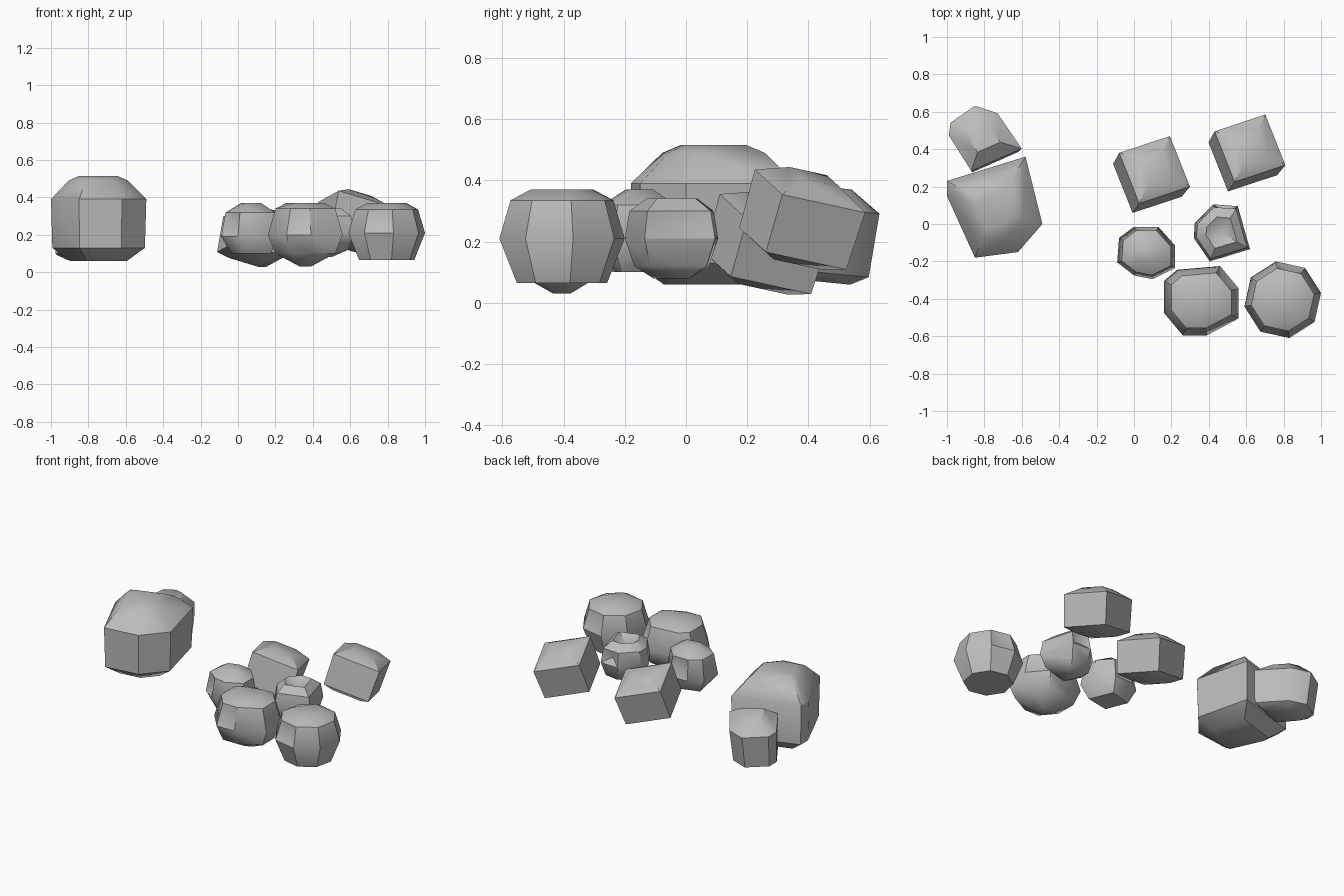
import bpy
import bmesh
import math
from mathutils import Vector

default_cube = bpy.data.objects.get("Cube")
if default_cube:
    bpy.data.objects.remove(default_cube, do_unlink=True)

# Single stone colour
stone_grey = bpy.data.materials.new("stone_grey")
stone_grey.use_nodes = True
stone_grey.diffuse_color = (0.5, 0.5, 0.5, 1)
shader = stone_grey.node_tree.nodes["Principled BSDF"]
shader.inputs["Base Color"].default_value = stone_grey.diffuse_color
shader.inputs["Roughness"].default_value = 0.9


def regular_outline(sides, radius, first_angle):
    """Plan outline with equal sides."""
    angles = [math.radians(first_angle + 360 * i / sides) for i in range(sides)]
    return [(radius * math.cos(a), radius * math.sin(a)) for a in angles]


def make_rock(name, centre, outline, layers, up=(0, 0, 1), dents=()):
    """Wrap a hull around scaled copies of an outline, lean it and dent faces.

    Each layer is (height, scale, sides kept), where a step above one skips
    outline corners so that caps have fewer sides than the belt.
    Each dent is (direction, depth).
    """
    bm = bmesh.new()
    for height, scale, step in layers:
        for x, y in outline[::step]:
            bm.verts.new((x * scale, y * scale, height))
    hull = bmesh.ops.convex_hull(bm, input=bm.verts)
    loose = [v for v in bm.verts if not v.link_faces]
    bmesh.ops.delete(bm, geom=loose, context="VERTS")
    bmesh.ops.dissolve_limit(bm, angle_limit=math.radians(6),
                             verts=bm.verts, edges=bm.edges)

    # Lean the rock so that its own vertical follows the up direction
    lean = Vector((0, 0, 1)).rotation_difference(Vector(up))
    for vert in bm.verts:
        vert.co = lean @ vert.co + Vector(centre)

    # Push in the middle of the face that looks along each direction
    bm.normal_update()
    for direction, depth in dents:
        aim = Vector(direction).normalized()
        face = max(bm.faces, key=lambda f: f.normal.dot(aim))
        bmesh.ops.poke(bm, faces=[face], offset=-depth)
        bm.normal_update()
    bmesh.ops.recalc_face_normals(bm, faces=bm.faces)

    mesh = bpy.data.meshes.new(name)
    bm.to_mesh(mesh)
    bm.free()
    mesh.materials.append(stone_grey)
    rock = bpy.data.objects.new(name, mesh)
    bpy.context.collection.objects.link(rock)

    bpy.ops.object.select_all(action="DESELECT")
    rock.select_set(True)
    bpy.context.view_layer.objects.active = rock
    bpy.ops.object.shade_smooth_by_angle(angle=math.radians(40))
    return rock


# Two leaning square blocks with low domed caps
block_outline = regular_outline(4, 0.21, 65)
block_layers = [(0.05, 0.45, 1), (0, 1, 1), (-0.2, 0.97, 1), (-0.23, 0.6, 1)]
for name, centre in (("back_middle_block", (0.11, 0.29, 0.285)),
                     ("back_left_block", (0.62, 0.405, 0.365))):
    make_rock(name, centre, block_outline, block_layers, up=(0.19, 0.28, 0.94))

# Large boulder and the smaller stone behind it
make_rock(
    "large_boulder", (-0.75, 0.09, 0.06),
    [(-0.25, 0.14), (0.17, 0.27), (0.22, 0.1), (0.26, -0.09),
     (0.13, -0.24), (-0.1, -0.27), (-0.25, 0.06)],
    [(0.455, 0.4, 1), (0.43, 0.62, 1), (0.33, 1, 1), (0.07, 0.97, 1), (0, 0.6, 1)])
make_rock(
    "boulder_companion", (-0.81, 0.43, 0.08),
    [(0.21, -0.05), (0.08, 0.14), (-0.04, 0.18), (-0.17, 0.09),
     (-0.18, 0.02), (-0.06, -0.17)],
    [(0.3, 0.45, 1), (0.23, 1, 1), (0.02, 0.92, 1), (-0.01, 0.6, 1)],
    up=(0, 0.1, 1))

# Rounded stone with an eight-sided belt and a square cap
make_rock(
    "front_left_stone", (0.795, -0.405, 0.21), regular_outline(8, 0.208, 10),
    [(0.16, 0.5, 2), (0.125, 0.82, 1), (0, 1, 1), (-0.145, 0.72, 1)],
    dents=[((-0.3, -1, 0.35), 0.03), ((0.4, 1, 0.35), 0.02)])

# Faceted stones with chipped faces
make_rock(
    "front_middle_stone", (0.36, -0.405, 0.2),
    [(-0.2, 0.1), (-0.13, 0.16), (0.1, 0.18), (0.2, 0.06),
     (0.2, -0.1), (0.03, -0.19), (-0.1, -0.19), (-0.2, -0.07)],
    [(0.17, 0.5, 2), (0.14, 0.8, 1), (0, 1, 1), (-0.1, 0.8, 1), (-0.17, 0.15, 2)],
    dents=[((0.5, 0.8, 0.5), 0.03), ((0, -1, 0.4), 0.02)])
make_rock(
    "inner_right_stone", (0.07, -0.155, 0.22),
    [(-0.15, 0.08), (-0.07, 0.14), (0.06, 0.14), (0.15, 0.04),
     (0.15, -0.08), (0.03, -0.14), (-0.07, -0.12), (-0.16, -0.05)],
    [(0.15, 0.35, 2), (0.1, 0.85, 1), (-0.03, 1, 1), (-0.12, 0.7, 2)],
    dents=[((-0.5, -1, 0.3), 0.03), ((-0.3, 1, 0.4), 0.03)])
make_rock(
    "inner_left_stone", (0.465, -0.045, 0.21),
    [(-0.14, 0.05), (-0.04, 0.15), (0.09, 0.14), (0.155, -0.09),
     (-0.06, -0.155), (-0.145, -0.03)],
    [(0.13, 0.55, 1), (0.09, 0.9, 1), (0, 1, 1), (-0.09, 0.8, 1), (-0.13, 0.4, 2)],
    dents=[((0, 0, 1), 0.05), ((0.2, 1, 0.5), 0.03), ((0.9, -0.3, 0), 0.02)])
